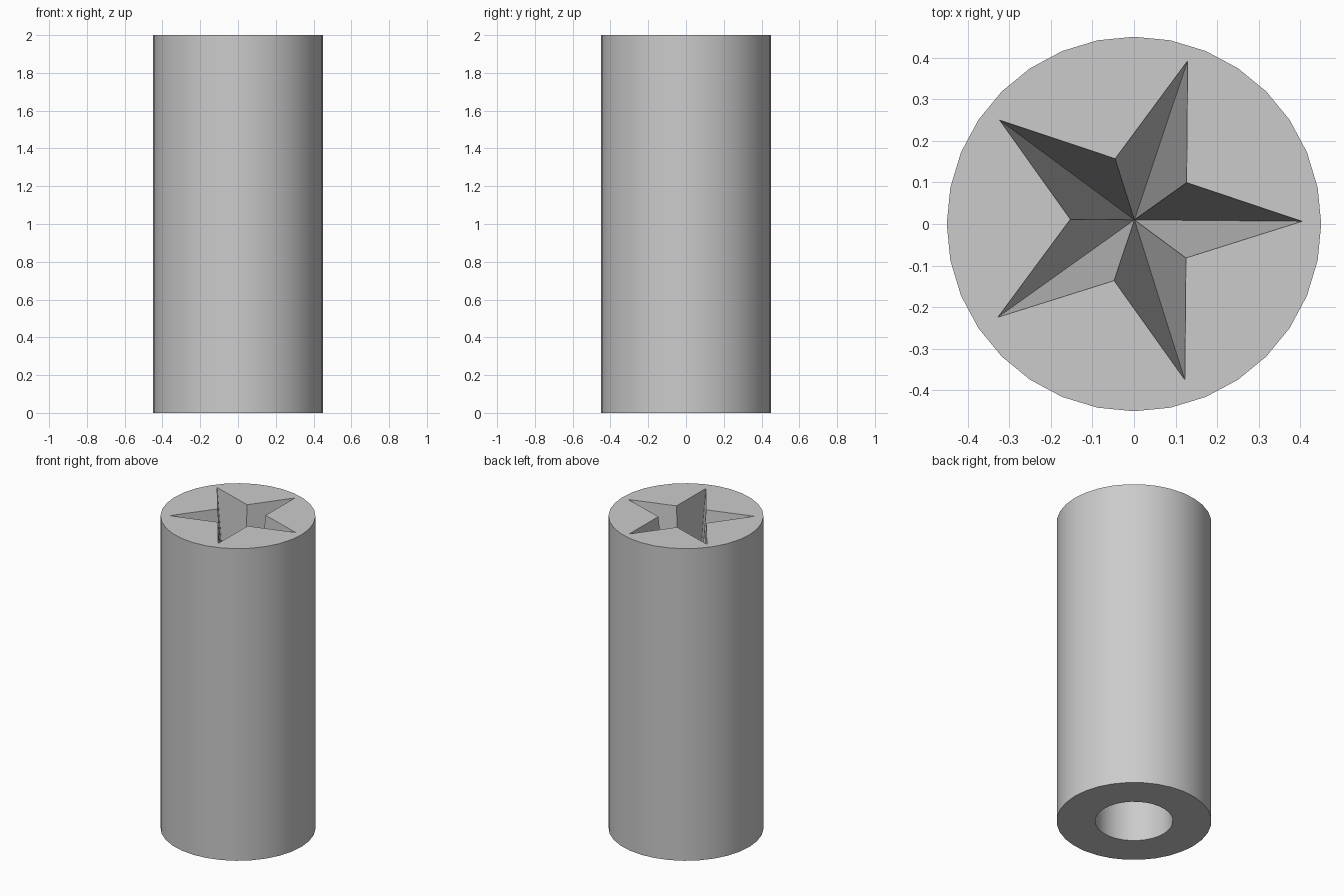
import bpy, bmesh, math
from mathutils import Vector

cube = bpy.data.objects.get("Cube")
if cube:
    bpy.data.objects.remove(cube, do_unlink=True)

HEIGHT, RADIUS = 2.0, 0.45
STAR_DEPTH, STAR_TIP, STAR_NOTCH = 1.6, 0.403, 0.154
STAR_CENTRE = Vector((0.001, 0.01, HEIGHT))
BORE_RADIUS, BORE_DEPTH = 0.226, 0.3

grey = bpy.data.materials.new("light grey")
grey.use_nodes = True
colour = (0.6, 0.6, 0.6, 1)
grey.diffuse_color = colour
grey.node_tree.nodes["Principled BSDF"].inputs["Base Color"].default_value = colour


def add_object(name, bm):
    bmesh.ops.recalc_face_normals(bm, faces=bm.faces)
    mesh = bpy.data.meshes.new(name)
    bm.to_mesh(mesh)
    bm.free()
    mesh.materials.append(grey)
    obj = bpy.data.objects.new(name, mesh)
    bpy.context.collection.objects.link(obj)
    return obj


def cylinder(name, radius, bottom, top, sides):
    bm = bmesh.new()
    bmesh.ops.create_cone(bm, cap_ends=True, segments=sides, radius1=radius,
                          radius2=radius, depth=top - bottom)
    bmesh.ops.translate(bm, verts=bm.verts, vec=(0, 0, (top + bottom) / 2))
    return add_object(name, bm)


def star_pit(name):
    """Five-pointed star tapering down to a single point."""
    bm = bmesh.new()
    apex = bm.verts.new(STAR_CENTRE - Vector((0, 0, STAR_DEPTH)))
    lip = 0.02
    grow = 1 + lip / STAR_DEPTH  # keeps the outline exact at the top face
    ring = []
    for i in range(10):
        r = (STAR_NOTCH if i % 2 else STAR_TIP) * grow
        a = math.radians(36 * i - 0.5)
        ring.append(bm.verts.new(
            STAR_CENTRE + Vector((r * math.cos(a), r * math.sin(a), lip))))
    for i in range(10):
        bm.faces.new((ring[i], ring[(i + 1) % 10], apex))
    bm.faces.new(ring)
    return add_object(name, bm)


# Solid body, star recess in the top and round bore in the underside
body = cylinder("cylinder_body", RADIUS, 0, HEIGHT, 32)
cutters = [star_pit("star_cutter"),
           cylinder("bore_cutter", BORE_RADIUS, -0.1, BORE_DEPTH, 32)]

bpy.ops.object.select_all(action='DESELECT')
bpy.context.view_layer.objects.active = body
body.select_set(True)
for cutter in cutters:
    cutter.hide_render = True
    mod = body.modifiers.new(cutter.name, 'BOOLEAN')
    mod.operation = 'DIFFERENCE'
    mod.solver = 'EXACT'
    mod.object = cutter
    bpy.ops.object.modifier_apply(modifier=mod.name)
    bpy.data.objects.remove(cutter, do_unlink=True)

bpy.ops.object.shade_smooth_by_angle(angle=math.radians(30))
